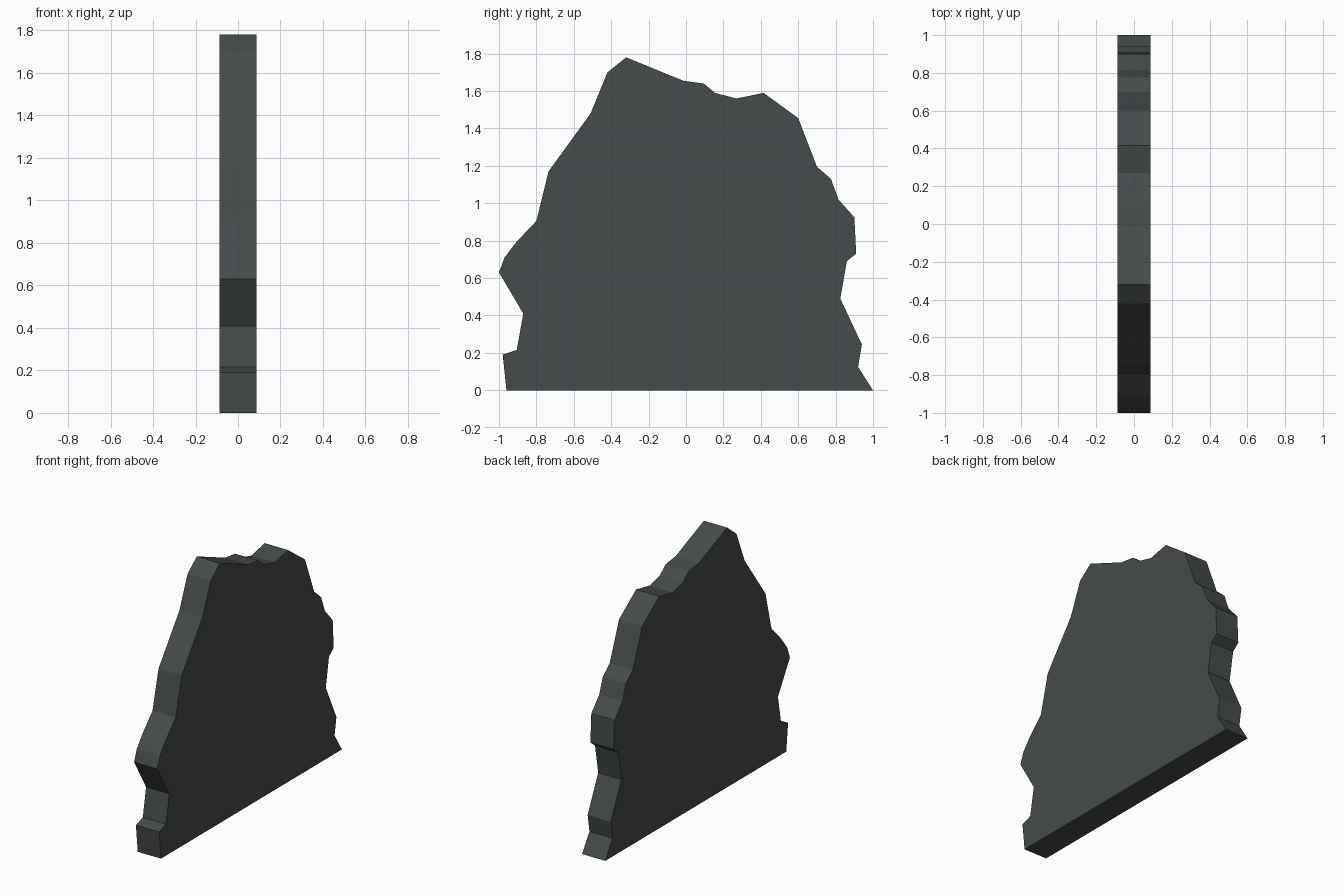
import bpy, bmesh

if "Cube" in bpy.data.objects:
    bpy.data.objects.remove(bpy.data.objects["Cube"])

HALF = 0.088  # half thickness along x

# Ragged outline of the slab as (y, z), from front foot over the top to the back foot
OUTLINE = [
    (-0.96, 0), (-0.98, 0.19), (-0.905, 0.215), (-0.87, 0.41), (-1.0, 0.63),
    (-0.97, 0.71), (-0.905, 0.795), (-0.80, 0.905), (-0.735, 1.17),
    (-0.51, 1.48), (-0.42, 1.70), (-0.32, 1.78), (-0.015, 1.655),
    (0.095, 1.64), (0.155, 1.59), (0.27, 1.56), (0.415, 1.59),
    (0.60, 1.455), (0.70, 1.195), (0.775, 1.13), (0.815, 1.02),
    (0.90, 0.925), (0.91, 0.73), (0.86, 0.69), (0.825, 0.49),
    (0.94, 0.245), (0.92, 0.125), (1.0, 0),
]

# Dark slate material
slate = bpy.data.materials.new("dark slate grey")
slate.diffuse_color = (0.060, 0.070, 0.069, 1)
slate.use_nodes = True
slate.node_tree.nodes["Principled BSDF"].inputs["Base Color"].default_value = slate.diffuse_color

# Slab: outline face extruded through the thickness
bm = bmesh.new()
face = bm.faces.new([bm.verts.new((-HALF, y, z)) for y, z in OUTLINE])
ext = bmesh.ops.extrude_face_region(bm, geom=[face], use_keep_orig=True)
moved = [g for g in ext["geom"] if isinstance(g, bmesh.types.BMVert)]
bmesh.ops.translate(bm, verts=moved, vec=(2 * HALF, 0, 0))
bmesh.ops.recalc_face_normals(bm, faces=bm.faces)

mesh = bpy.data.meshes.new("rock_slab")
bm.to_mesh(mesh)
bm.free()
mesh.materials.append(slate)
slab = bpy.data.objects.new("rock_slab", mesh)
bpy.context.collection.objects.link(slab)
